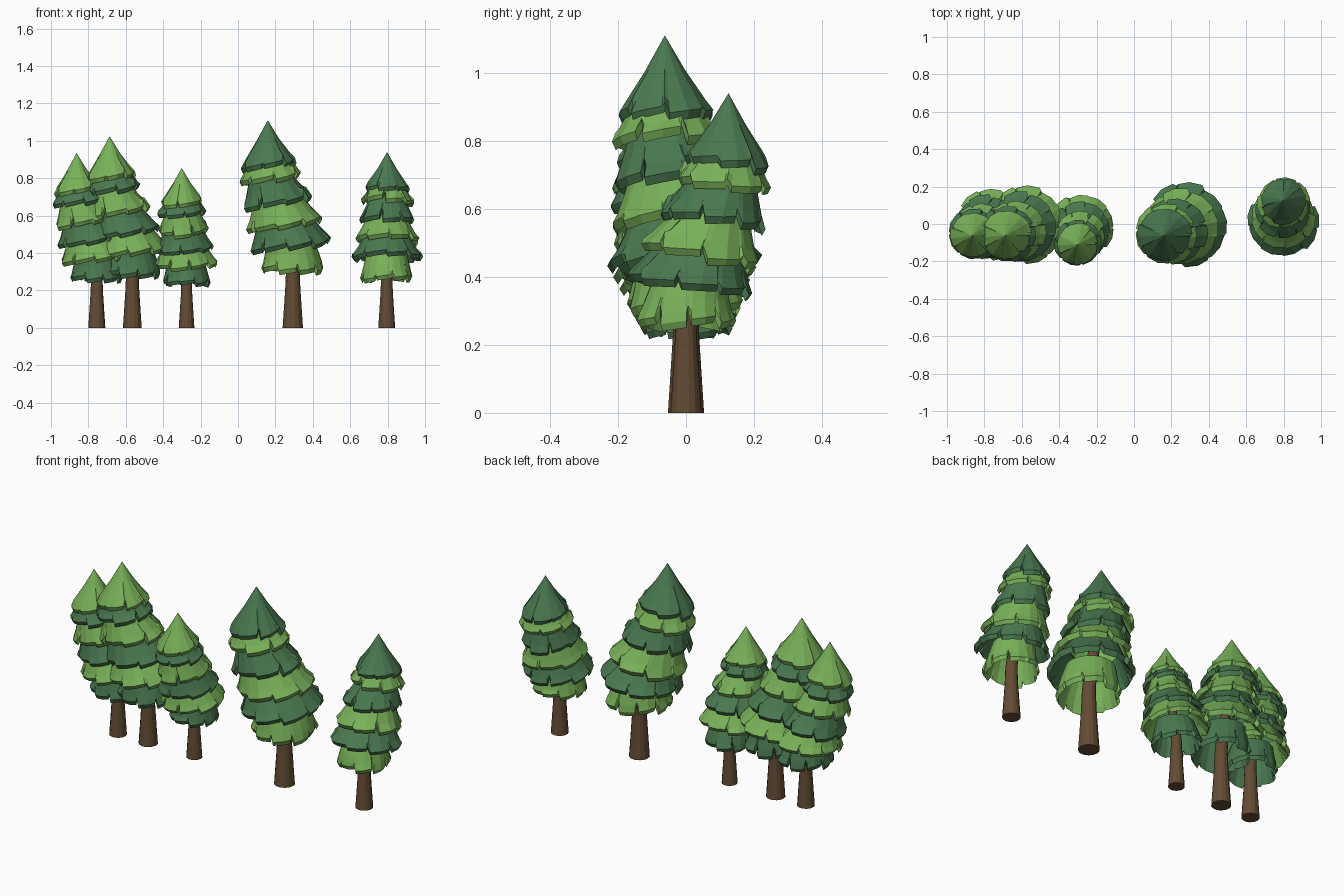
import bpy, bmesh, math, random

if "Cube" in bpy.data.objects:
    bpy.data.objects.remove(bpy.data.objects["Cube"])

def material(name, col):
    m = bpy.data.materials.new(name)
    m.diffuse_color = (*col, 1)
    m.use_nodes = True
    m.node_tree.nodes["Principled BSDF"].inputs["Base Color"].default_value = m.diffuse_color
    return m

LIGHT = material("light_foliage", (0.19, 0.44, 0.10))
DARK = material("dark_foliage", (0.068, 0.19, 0.08))
BARK = material("bark", (0.125, 0.072, 0.034))

# Sideways drift of the tree's axis (tree of height 1 leaning to +x)
def lean(z):
    t = min(max((z - 0.3) / 0.55, 0), 1)
    return 0.133 * t * t * (3 - 2 * t)

def skin(name, rings, mat, cap=False):
    bm = bmesh.new()
    rows = [[bm.verts.new(p) for p in ring] for ring in rings]
    n = len(rows[0])
    for a, b in zip(rows, rows[1:]):
        for i in range(n):
            j = (i + 1) % n
            bm.faces.new((a[i], b[i], b[j], a[j]))
    if cap:
        bm.faces.new(rows[0])
        bm.faces.new(rows[-1])
    bmesh.ops.remove_doubles(bm, verts=bm.verts, dist=1e-5)
    bmesh.ops.recalc_face_normals(bm, faces=bm.faces)
    me = bpy.data.meshes.new(name)
    bm.to_mesh(me)
    bm.free()
    me.materials.append(mat)
    return me

# Trunk: flared base, following the lean up into the crown
def trunk():
    rings = []
    for z, r in ((0, .049), (.09, .043), (.2, .036), (.3, .032), (.45, .028), (.6, .023), (.75, .018), (.88, .012)):
        rings.append([(lean(z) + r * math.cos(a), r * math.sin(a), z)
                      for a in (k * math.tau / 14 for k in range(14))])
    return skin("trunk", rings, BARK, True)

# Foliage tier: hollow thick skirt with a ragged, notched hem
def tier(index, ztop, zbot, rtop, rbot, tilt, mat):
    rng = random.Random(40 + index)
    flaps = 7 + index // 2
    cols = []
    for f in range(flaps):
        deep = rng.choice((0.25, 0.5, 1.0))
        r, dz = rng.uniform(0.93, 1.05), rng.uniform(-0.012, 0.012)
        for k, off in enumerate((0, 0.1, 0.55, 0.94)):
            a = (f + off + index * 0.37) * math.tau / flaps
            if k == 0:
                cols.append((a, r * (1 - 0.13 * deep), 0.045 * deep))
            else:
                cols.append((a, r * (1.0 if k < 3 else 0.97), dz + 0.006 * (k - 2)))
    if index == 0:
        profile = ((0, 0), (.45, .42), (.85, .84), (1, 1))
    else:
        profile = ((0, 0), (.5, .4), (.8, .72), (1, 1))

    def ring(t, s, inner):
        pts = []
        for a, rj, dz in cols:
            w = t ** 4
            r = (rtop + (rbot - rtop) * s) * (1 + (rj - 1) * w)
            z = ztop + (zbot - ztop) * t
            c = lean(z)
            z += dz * w
            if inner:
                r *= 0.93
                z -= 0.022
            x = r * math.cos(a)
            pts.append((c + x, r * math.sin(a), z - x * tilt))
        return pts

    rings = [ring(t, s, False) for t, s in profile]
    rings += [ring(t, s, True) for t, s in reversed(profile)]
    if index:
        rings.append(rings[0])
    return skin("tier", rings, mat)

# top z, hem z, top radius, hem radius, tilt (crown to bottom)
TIERS = ((1.0, .79, 0, .130, .10), (.86, .725, .075, .150, .15),
         (.775, .615, .09, .165, .14), (.67, .505, .10, .185, .16),
         (.555, .405, .115, .205, .16), (.43, .288, .115, .155, .02))

def crown(first, second):
    return [tier(i, *t, (first, second)[i % 2]) for i, t in enumerate(TIERS)]

trunk_mesh = trunk()
light_crown, dark_crown = crown(LIGHT, DARK), crown(DARK, LIGHT)

# Five trees: x position, height, lean direction, crown colouring
TREES = ((-.755, .935, 210, light_crown), (-.565, 1.025, 207, light_crown),
         (-.275, .855, 257, light_crown), (.293, 1.11, 205, dark_crown),
         (.795, .94, 89, dark_crown))
for n, (x, h, ang, meshes) in enumerate(TREES, 1):
    parts = [("trunk", trunk_mesh)] + [(f"tier_{i + 1}", m) for i, m in enumerate(meshes)]
    for part, me in parts:
        ob = bpy.data.objects.new(f"tree_{n}_{part}", me)
        bpy.context.collection.objects.link(ob)
        ob.location = (x, 0, 0)
        ob.scale = (h, h, h)
        ob.rotation_euler.z = math.radians(ang)
